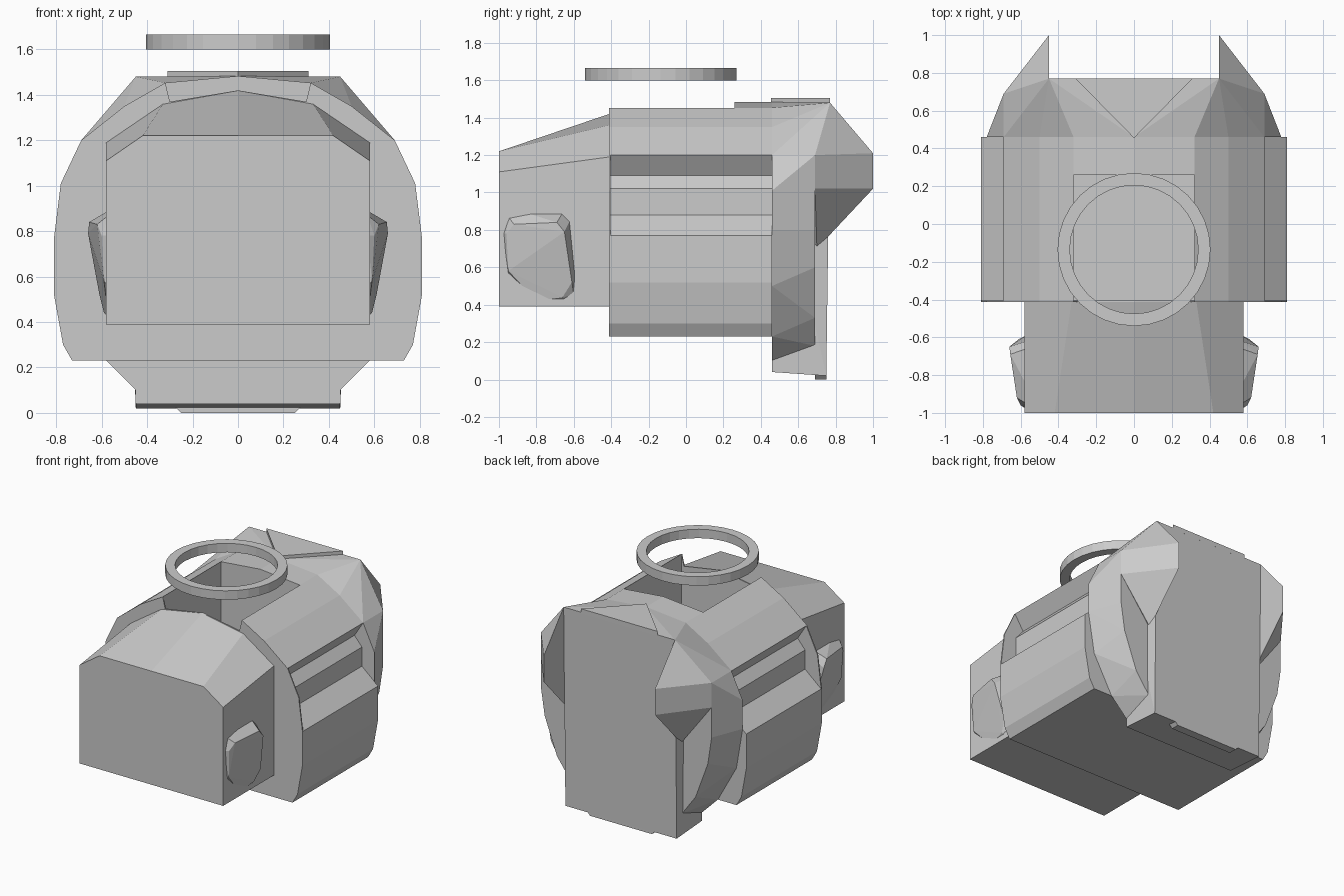
import bpy, bmesh, math

if "Cube" in bpy.data.objects:
    bpy.data.objects.remove(bpy.data.objects["Cube"])

grey = bpy.data.materials.new("plain_grey")
grey.diffuse_color = (0.6, 0.6, 0.6, 1)
grey.use_nodes = True
grey.node_tree.nodes["Principled BSDF"].inputs["Base Color"].default_value = grey.diffuse_color


def finish(name, bm):
    bmesh.ops.recalc_face_normals(bm, faces=bm.faces)
    me = bpy.data.meshes.new(name)
    bm.to_mesh(me)
    bm.free()
    me.materials.append(grey)
    ob = bpy.data.objects.new(name, me)
    bpy.context.collection.objects.link(ob)
    return ob


def loft(name, a, b):
    """Solid between two matching rings of 3D points."""
    bm = bmesh.new()
    va = [bm.verts.new(p) for p in a]
    vb = [bm.verts.new(p) for p in b]
    n = len(va)
    bm.faces.new(va)
    bm.faces.new(vb)
    for i in range(n):
        bm.faces.new((va[i], va[(i + 1) % n], vb[(i + 1) % n], vb[i]))
    return finish(name, bm)


def hull(name, pts):
    bm = bmesh.new()
    for p in pts:
        bm.verts.new(p)
    res = bmesh.ops.convex_hull(bm, input=bm.verts)
    junk = [v for v in res["geom_interior"] + res["geom_unused"]
            if isinstance(v, bmesh.types.BMVert) and v.is_valid]
    bmesh.ops.delete(bm, geom=list(set(junk)), context='VERTS')
    bmesh.ops.dissolve_limit(bm, angle_limit=0.01, verts=bm.verts, edges=bm.edges)
    return finish(name, bm)


def sym(half):
    """Mirror a right-hand xz profile; points on the axis stay single."""
    return half + [(-x, z) for x, z in reversed(half) if x > 0]


def at(profile, y):
    return [(x, y, z) for x, z in profile]


def both(pts):
    return pts + [(-x, y, z) for x, y, z in pts]


# Front block with a rounded roof rising to the rear
loft("front_block",
     at(sym([(.58, .39), (.58, 1.11), (.42, 1.22), (0, 1.22)]), -1),
     at(sym([(.58, .39), (.58, 1.19), (.33, 1.36), (0, 1.42)]), -.41))

# Main shell with side grooves, open on top towards the front
lower = [(.73, .23), (.77, .30), (.81, .52), (.81, .77)]
groove = [(.68, .88), (.68, 1.02), (.62, 1.09)]
upper = [(.69, 1.2), (.5, 1.35), (.32, 1.453)]
open_top = sym(lower + groove + upper + [(.32, .8)])
closed_top = sym(lower + groove + upper + [(0, 1.483)])
loft("main_shell", at(open_top, -.405), at(open_top, .26))
loft("shell_crown", at(closed_top, .26), at(closed_top, .46))

# Thin front rim that closes the groove ends
rim = sym(lower + [(.78, 1.01)] + upper + [(.30, 1.37), (0, 1.42)])
loft("front_rim", at(rim, -.413), at(rim, -.404))

# Rear core and its foot strip
hull("rear_core", both([(.45, .46, .04), (.45, .75, .02), (.45, .75, .75),
                        (.45, .77, 1.48), (.5, .46, 1.35),
                        (.32, .46, 1.453), (0, .46, 1.483)]))
hull("rear_foot", both([(.25, .69, 0), (.25, .75, 0), (.28, .69, .03), (.28, .75, .03)]))

for side, s in (("right", 1), ("left", -1)):
    def flip(pts):
        return [(s * x, y, z) for x, y, z in pts]

    # Flank behind the shell
    hull(side + "_flank", flip([
        (.45, .46, .1), (.58, .46, .23), (.73, .46, .5), (.78, .46, .8),
        (.78, .46, 1.01), (.69, .46, 1.2), (.4, .46, 1.2), (.4, .46, .1),
        (.45, .69, .18), (.56, .69, .33), (.66, .69, .6), (.69, .69, .8),
        (.69, .69, 1.2), (.4, .69, 1.2), (.4, .69, .18)]))
    # Pointed shoulder horn
    hull(side + "_horn", flip([
        (.69, .69, 1.2), (.69, .69, 1.02), (.45, 1, 1.21), (.45, 1, 1.02),
        (.45, .7, .7), (.45, .77, 1.48), (.5, .46, 1.35), (.69, .46, 1.2),
        (.45, .46, 1.2)]))
    # Rounded pad on the front block side
    rim_yz = [(-.98, .78), (-.95, .87), (-.85, .89), (-.66, .89), (-.62, .85),
              (-.59, .55), (-.60, .45), (-.65, .42), (-.80, .42), (-.95, .56)]
    hull(side + "_pad", flip(
        [(.57, y, z) for y, z in rim_yz] +
        [(.59, -.95, .58), (.60, -.96, .78), (.62, -.92, .83), (.655, -.69, .84),
         (.66, -.65, .79), (.61, -.61, .52), (.59, -.66, .44)]))

# Triangular plate on the rear top
tri = [(-.31, .77), (.31, .77), (0, .455)]
loft("top_triangle", [(x, y, 1.47) for x, y in tri], [(x, y, 1.505) for x, y in tri])

# Floating ring above the opening
bm = bmesh.new()
N = 32
rings = []
for r, z in ((.405, 1.60), (.405, 1.665), (.34, 1.665), (.34, 1.60)):
    rings.append([bm.verts.new((r * math.cos(2 * math.pi * i / N),
                                -.135 + r * math.sin(2 * math.pi * i / N), z))
                  for i in range(N)])
for k in range(4):
    a, b = rings[k], rings[(k + 1) % 4]
    for i in range(N):
        j = (i + 1) % N
        bm.faces.new((a[i], a[j], b[j], b[i]))
finish("floating_ring", bm)
